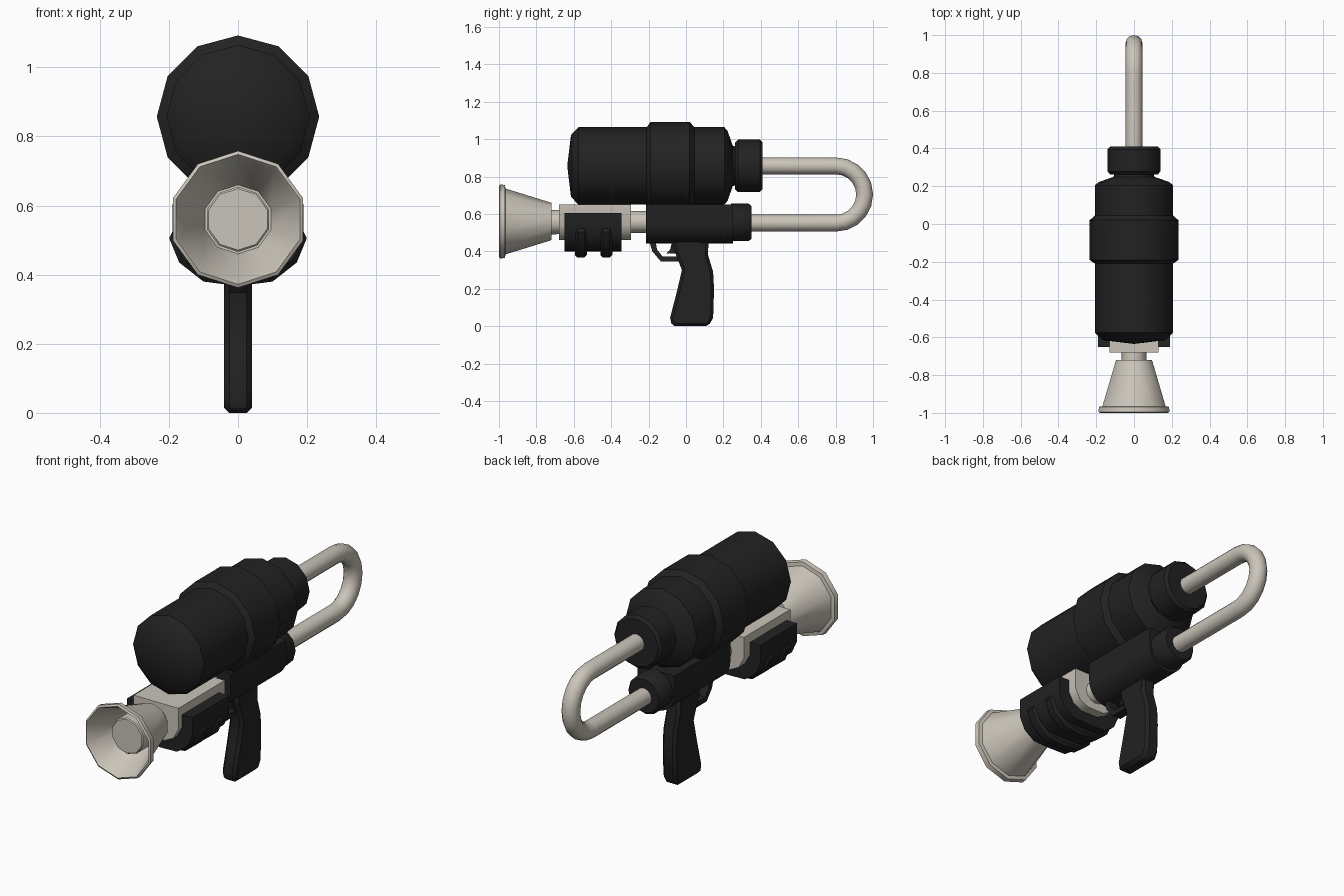
import bpy, bmesh, math
from mathutils import Vector

if "Cube" in bpy.data.objects:
    bpy.data.objects.remove(bpy.data.objects["Cube"])


def material(name, rgb):
    m = bpy.data.materials.new(name)
    m.diffuse_color = (*rgb, 1)
    m.use_nodes = True
    m.node_tree.nodes["Principled BSDF"].inputs["Base Color"].default_value = m.diffuse_color
    return m


BLACK = material("black_plastic", (0.016, 0.016, 0.016))
CREAM = material("cream_plastic", (0.60, 0.56, 0.49))


def finish(name, bm, mat, bevel=0, angle=40):
    bmesh.ops.remove_doubles(bm, verts=bm.verts, dist=1e-5)
    bmesh.ops.recalc_face_normals(bm, faces=bm.faces)
    me = bpy.data.meshes.new(name)
    bm.to_mesh(me)
    bm.free()
    me.materials.append(mat)
    ob = bpy.data.objects.new(name, me)
    bpy.context.collection.objects.link(ob)
    if bevel:
        b = ob.modifiers.new("bevel", 'BEVEL')
        b.width, b.segments, b.limit_method = bevel, 1, 'ANGLE'
        b.angle_limit = math.radians(50)
    bpy.ops.object.select_all(action='DESELECT')
    ob.select_set(True)
    bpy.context.view_layer.objects.active = ob
    bpy.ops.object.shade_smooth_by_angle(angle=math.radians(angle))
    return ob


def lathe(name, profile, zc, sides, mat):
    """Revolve (y, radius) points around a lengthwise axis at height zc."""
    bm = bmesh.new()
    rings = []
    for y, r in profile:
        if r == 0:
            rings.append([bm.verts.new((0, y, zc))] * sides)
        else:
            rings.append([bm.verts.new((r * math.sin(math.tau * i / sides), y,
                                        zc + r * math.cos(math.tau * i / sides)))
                          for i in range(sides)])
    for a, b in zip(rings, rings[1:]):
        for i in range(sides):
            j = (i + 1) % sides
            loop = list(dict.fromkeys((a[i], a[j], b[j], b[i])))
            if len(loop) > 2:
                bm.faces.new(loop)
    return finish(name, bm, mat)


def prism(name, pts, to3d, lo, hi, mat, bevel=0, angle=40):
    """Extrude a 2D outline between lo and hi."""
    bm = bmesh.new()
    a = [bm.verts.new(to3d(p, lo)) for p in pts]
    b = [bm.verts.new(to3d(p, hi)) for p in pts]
    bm.faces.new(a)
    bm.faces.new(b[::-1])
    for i in range(len(pts)):
        j = (i + 1) % len(pts)
        bm.faces.new((a[i], a[j], b[j], b[i]))
    return finish(name, bm, mat, bevel, angle)


def across(p, t):      # outline in x/z, extruded along y
    return (p[0], t, p[1])


def sideways(p, t):    # outline in y/z, extruded along x
    return (t, p[0], p[1])


def mirrored(half):
    """Close a right-hand outline with its mirror image."""
    return half + [(-x, z) for x, z in reversed(half) if x > 0]


def trough(r, zc, top, n=6):
    """Flat-topped section with a round underside."""
    half = [(r, top)] + [(r * math.cos(math.pi / 2 * i / n),
                          zc - r * math.sin(math.pi / 2 * i / n)) for i in range(n)]
    return mirrored(half + [(0, zc - r)])


# Water tank with raised band, and its screw cap
lathe("tank", [(-0.635, 0), (-0.615, 0.165), (-0.575, 0.207), (-0.21, 0.207),
               (-0.19, 0.235), (0.02, 0.235), (0.045, 0.207), (0.205, 0.207),
               (0.222, 0.187), (0.25, 0.108), (0.28, 0.10), (0.28, 0)], 0.857, 12, BLACK)
lathe("tank_cap", [(0.262, 0), (0.262, 0.125), (0.278, 0.14), (0.395, 0.14),
                   (0.41, 0.125), (0.41, 0)], 0.857, 12, BLACK)

# Receiver and rear collar
prism("receiver", trough(0.108, 0.55, 0.65), across, -0.215, 0.25, BLACK)
lathe("receiver_collar", [(0.24, 0), (0.24, 0.1), (0.335, 0.1), (0.35, 0.088),
                          (0.35, 0)], 0.555, 12, BLACK)

# Bent return hose
bm = bmesh.new()
path = [Vector((0, 0.38, 0.857))]
for i in range(11):
    t = math.pi * i / 10
    path.append(Vector((0, 0.802 + 0.153 * math.sin(t), 0.704 + 0.153 * math.cos(t))))
path.append(Vector((0, 0.32, 0.551)))
rings = []
for i, p in enumerate(path):
    d = (path[min(i + 1, 12)] - path[max(i - 1, 0)]).normalized()
    side = Vector((1, 0, 0))
    up = d.cross(side)
    rings.append([bm.verts.new(p + 0.045 * (side * math.cos(math.tau * k / 12)
                                            + up * math.sin(math.tau * k / 12)))
                  for k in range(12)])
for a, b in zip(rings, rings[1:]):
    for k in range(12):
        bm.faces.new((a[k], a[(k + 1) % 12], b[(k + 1) % 12], b[k]))
finish("hose", bm, CREAM)

# Barrel, front housing and flared nozzle
lathe("barrel", [(-0.74, 0), (-0.74, 0.066), (-0.20, 0.058), (-0.20, 0)], 0.557, 12, CREAM)
bottom = mirrored([(0.13, 0.65), (0.13, 0.54), (0.10, 0.485), (0.05, 0.46)])
prism("barrel_housing", bottom, across, -0.68, -0.295, CREAM)
lathe("nozzle_bell", [(-0.72, 0), (-0.72, 0.1), (-0.965, 0.176), (-0.968, 0.195),
                      (-0.994, 0.198), (-1.0, 0.188), (-0.985, 0.178),
                      (-0.80, 0.10), (-0.80, 0)], 0.56, 10, CREAM)
lathe("nozzle_core", [(-0.79, 0), (-0.79, 0.094), (-0.915, 0.094), (-0.92, 0.089),
                      (-0.92, 0)], 0.56, 10, CREAM)

# Fore grip cradle with two wrapped ridges
cradle = [(0.19, 0.605), (0.19, 0.51), (0.16, 0.445), (0.10, 0.403), (0, 0.40)]
prism("fore_grip", mirrored(cradle), across, -0.65, -0.345, BLACK)
ridge = [(0.185, 0.535), (0.199, 0.505), (0.17, 0.435), (0.10, 0.38), (0, 0.367)]
for i, y in enumerate((-0.562, -0.426)):
    prism(f"fore_grip_ridge_{i + 1}", mirrored(ridge), across, y - 0.032, y + 0.032,
          BLACK, bevel=0.014)

# Pistol grip, trigger guard and trigger
prism("pistol_grip", [(-0.075, 0.46), (-0.06, 0.40), (-0.022, 0.30), (-0.05, 0.18),
                      (-0.085, 0.045), (-0.075, 0.0), (0.12, 0.0), (0.145, 0.045),
                      (0.15, 0.20), (0.145, 0.29), (0.118, 0.38), (0.12, 0.46)],
      sideways, -0.04, 0.04, BLACK, bevel=0.015)
prism("trigger_guard", [(-0.195, 0.45), (-0.18, 0.40), (-0.135, 0.347), (-0.02, 0.347),
                        (-0.02, 0.373), (-0.125, 0.373), (-0.155, 0.41), (-0.162, 0.45)],
      sideways, -0.025, 0.025, BLACK)
prism("trigger", [(-0.075, 0.45), (-0.085, 0.41), (-0.105, 0.388), (-0.04, 0.388),
                  (-0.04, 0.45)], sideways, -0.015, 0.015, BLACK)
